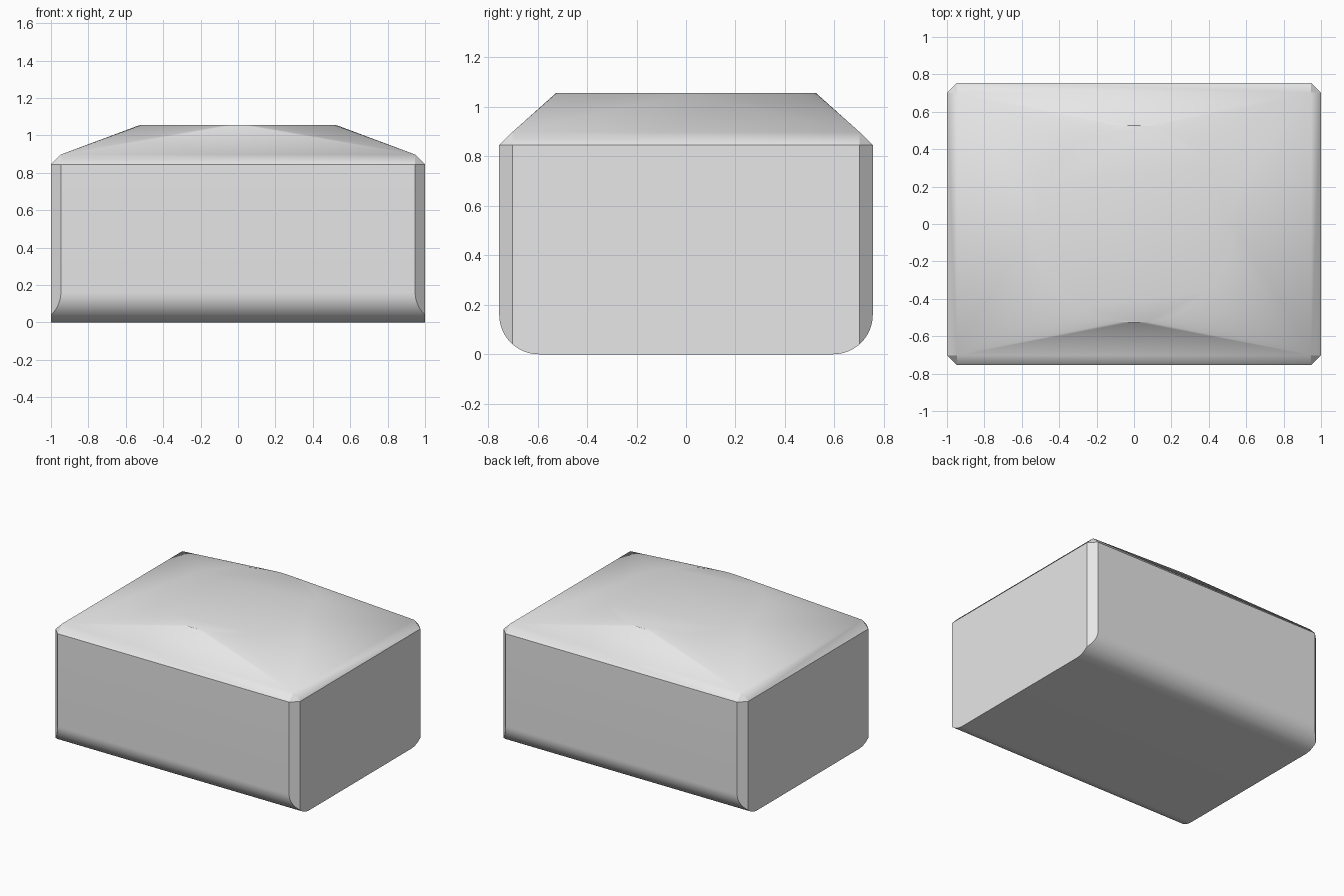
import bpy, bmesh
from math import sin, cos, pi, radians

old = bpy.data.objects.get("Cube")
if old:
    bpy.data.objects.remove(old, do_unlink=True)

HALF_X, HALF_Y = 1.0, 0.755   # half length and half depth
SHOULDER, CROWN = 0.898, 1.055  # heights of the roof base and the round crown
BEVEL, ROUND, CROWN_R = 0.053, 0.16, 0.527
ARC_STEPS, CROWN_SIDES = 16, 72

grey = bpy.data.materials.new("plain grey")
grey.use_nodes = True
grey.diffuse_color = (0.8, 0.8, 0.8, 1)
grey.node_tree.nodes["Principled BSDF"].inputs["Base Color"].default_value = (0.8, 0.8, 0.8, 1)

bm = bmesh.new()


def add_mirrored(x, y, z):
    """Add a point in all four quadrants."""
    for sx in (-1, 1):
        for sy in (-1, 1):
            bm.verts.new((sx * x, sy * y, z))


# Rounded bottom edges, trimmed by the upright corner bevels
for i in range(ARC_STEPS + 1):
    a = pi / 2 * i / ARC_STEPS
    y = HALF_Y - ROUND + ROUND * sin(a)
    z = ROUND - ROUND * cos(a)
    add_mirrored(min(HALF_X, HALF_X + HALF_Y - BEVEL - y), y, z)
drop = (ROUND ** 2 - (ROUND - BEVEL) ** 2) ** 0.5
add_mirrored(HALF_X, HALF_Y - BEVEL, ROUND - drop)

# Top of the walls, and the roof base set in by the bevel
add_mirrored(HALF_X, HALF_Y - BEVEL, SHOULDER - BEVEL)
add_mirrored(HALF_X - BEVEL, HALF_Y, SHOULDER - BEVEL)
add_mirrored(HALF_X - BEVEL, HALF_Y - BEVEL, SHOULDER)

# Round flat crown
for i in range(CROWN_SIDES):
    a = 2 * pi * (i + 0.5) / CROWN_SIDES
    bm.verts.new((CROWN_R * cos(a), CROWN_R * sin(a), CROWN))

# Skin the convex form and merge its flat areas
bmesh.ops.remove_doubles(bm, verts=bm.verts, dist=0.0005)
hull = bmesh.ops.convex_hull(bm, input=bm.verts)
loose = [v for v in bm.verts if not v.link_faces]
bmesh.ops.delete(bm, geom=loose, context='VERTS')
bmesh.ops.dissolve_limit(bm, angle_limit=radians(0.4), verts=bm.verts, edges=bm.edges)
bmesh.ops.recalc_face_normals(bm, faces=bm.faces)

mesh = bpy.data.meshes.new("block_body")
bm.to_mesh(mesh)
bm.free()
mesh.materials.append(grey)
body = bpy.data.objects.new("block_body", mesh)
bpy.context.collection.objects.link(body)

bpy.ops.object.select_all(action='DESELECT')
body.select_set(True)
bpy.context.view_layer.objects.active = body
bpy.ops.object.shade_smooth_by_angle(angle=radians(30))
